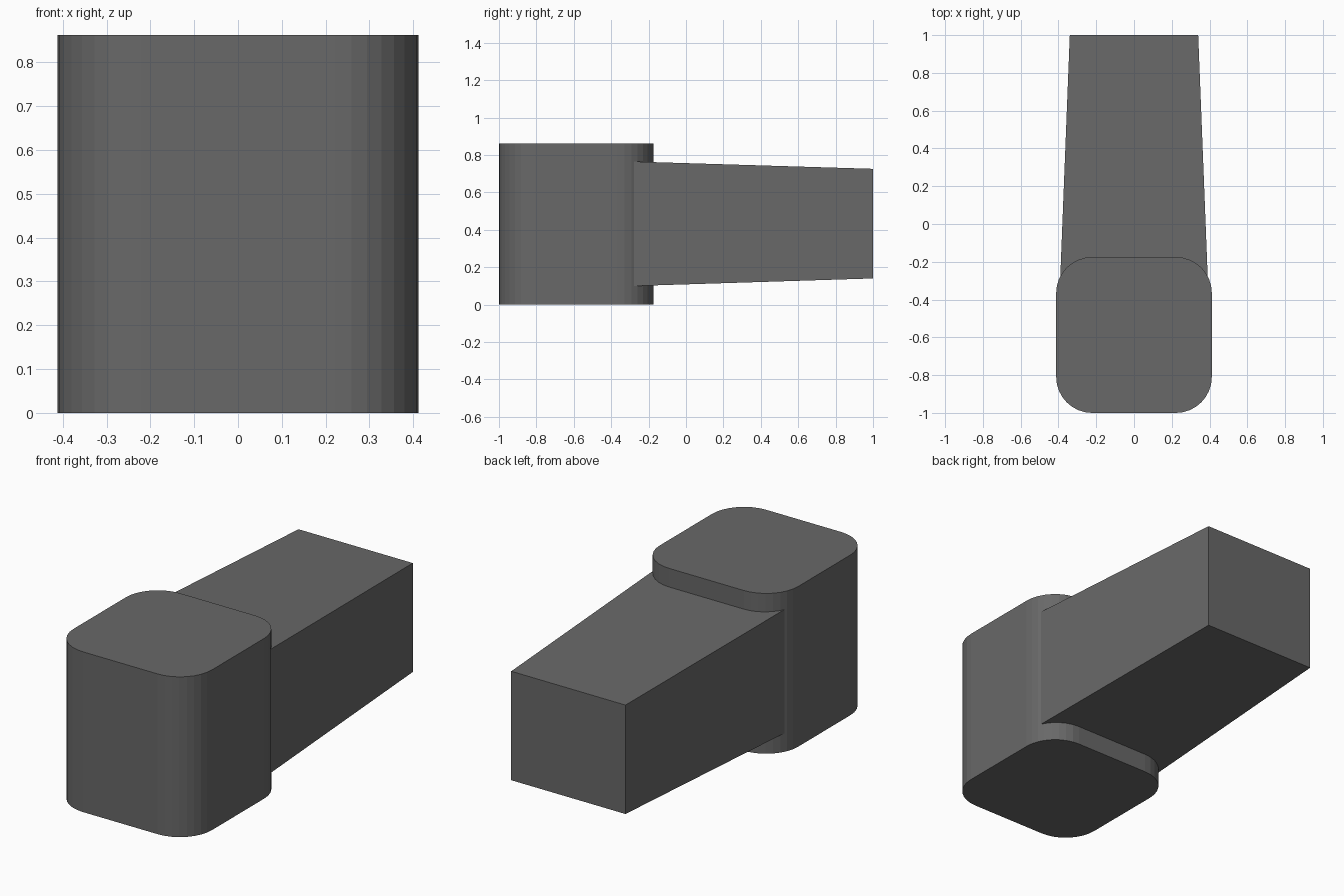
import bpy, bmesh

if "Cube" in bpy.data.objects:
    bpy.data.objects.remove(bpy.data.objects["Cube"])

dark = bpy.data.materials.new("dark_grey")
dark.diffuse_color = (0.14, 0.14, 0.14, 1)
dark.use_nodes = True
dark.node_tree.nodes["Principled BSDF"].inputs["Base Color"].default_value = dark.diffuse_color


def finish(bm, name):
    bmesh.ops.recalc_face_normals(bm, faces=bm.faces)
    mesh = bpy.data.meshes.new(name)
    bm.to_mesh(mesh)
    bm.free()
    mesh.materials.append(dark)
    obj = bpy.data.objects.new(name, mesh)
    bpy.context.collection.objects.link(obj)
    return obj


def tapered_box(sections):
    """Box lofted along y between two (y, half_width, z_low, z_high) sections."""
    bm = bmesh.new()
    a, b = [[bm.verts.new((x * w, y, z)) for x, z in
             ((-1, lo), (1, lo), (1, hi), (-1, hi))]
            for y, w, lo, hi in sections]
    bm.faces.new(a)
    bm.faces.new(b)
    for i in range(4):
        j = (i + 1) % 4
        bm.faces.new((a[i], a[j], b[j], b[i]))
    return bm


# Upright block with rounded vertical corners
bm = tapered_box([(-1.0, 0.412, 0.0, 0.862), (-0.175, 0.412, 0.0, 0.862)])
upright = [e for e in bm.edges
           if abs(e.verts[0].co.z - e.verts[1].co.z) > 0.5]
bmesh.ops.bevel(bm, geom=upright, offset=0.19, offset_type='OFFSET',
                segments=8, profile=0.5, affect='EDGES')
finish(bm, "head_block")

# Tapered arm running back from inside the block
arm = tapered_box([(-0.45, 0.397, 0.094, 0.770), (1.0, 0.340, 0.140, 0.726)])
finish(arm, "tapered_arm")
